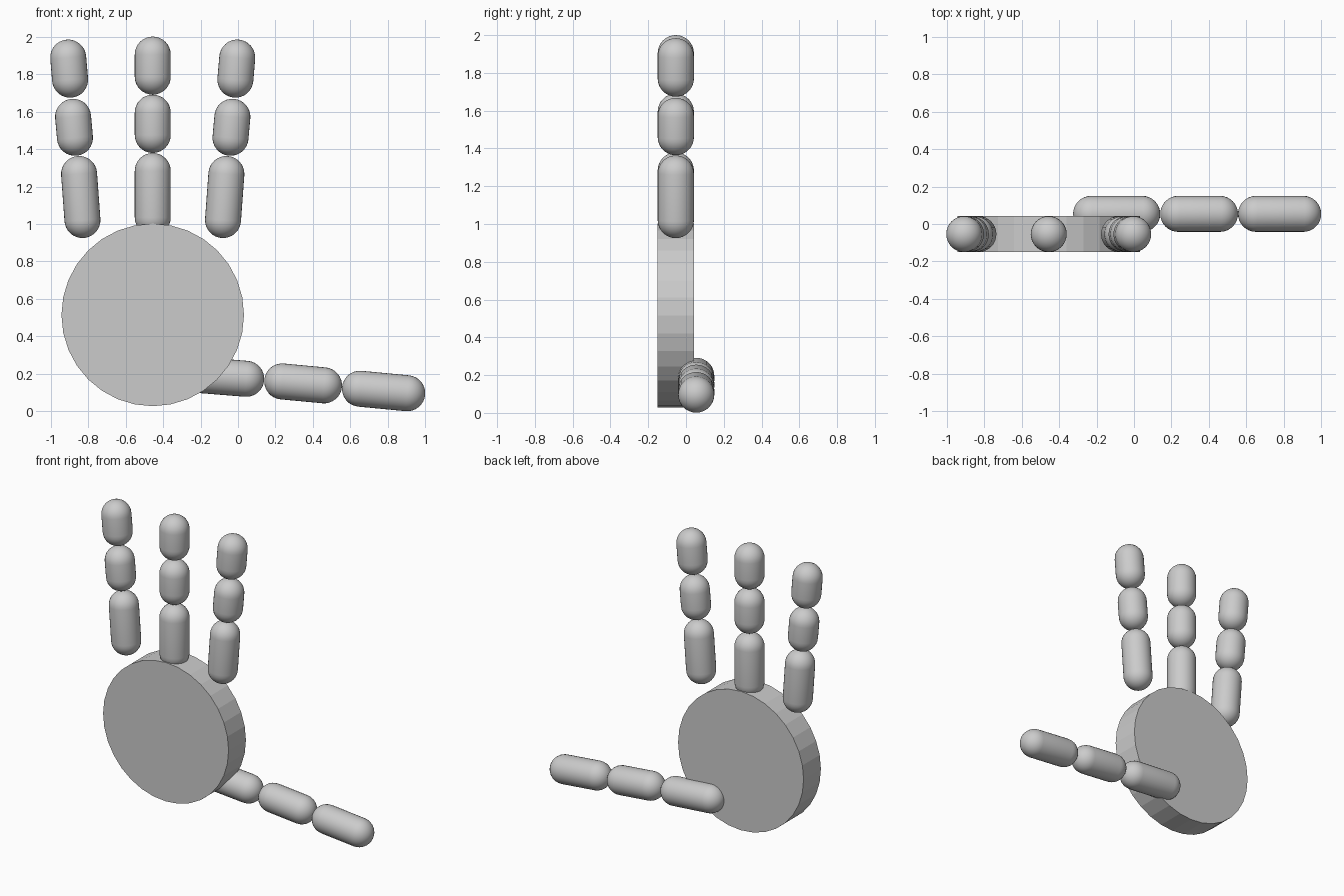
import bpy, bmesh
from math import pi, sin, cos
from mathutils import Vector, Matrix

if "Cube" in bpy.data.objects:
    bpy.data.objects.remove(bpy.data.objects["Cube"])

R = 0.096        # finger radius
PALM_X = -0.455  # finger mirror axis
FRONT_Y, BACK_Y = -0.054, 0.054


def capsule(name, a, b, steps=8):
    """Round-ended segment; a and b are the centres of its end spheres."""
    a, b = Vector(a), Vector(b)
    length = (b - a).length
    bm = bmesh.new()
    prof = [(R * sin(pi / 2 * i / steps), -R * cos(pi / 2 * i / steps))
            for i in range(steps + 1)]
    prof += [(x, length - z) for x, z in reversed(prof)]
    vs = [bm.verts.new((x, 0, z)) for x, z in prof]
    edges = [bm.edges.new(p) for p in zip(vs, vs[1:])]
    bmesh.ops.spin(bm, geom=vs + edges, cent=(0, 0, 0), axis=(0, 0, 1),
                   angle=2 * pi, steps=32)
    bmesh.ops.remove_doubles(bm, verts=bm.verts[:], dist=1e-4)
    bmesh.ops.recalc_face_normals(bm, faces=bm.faces[:])
    for f in bm.faces:
        f.smooth = True
    turn = (b - a).to_track_quat('Z', 'Y').to_matrix().to_4x4()
    bm.transform(Matrix.Translation(a) @ turn)
    me = bpy.data.meshes.new(name)
    bm.to_mesh(me)
    bm.free()
    ob = bpy.data.objects.new(name, me)
    bpy.context.collection.objects.link(ob)


# Palm: flat-shaded disc facing the front
bpy.ops.mesh.primitive_cylinder_add(vertices=32, radius=0.487, depth=0.192,
                                    location=(PALM_X, FRONT_Y, 0.515),
                                    rotation=(pi / 2, 0, 0))
bpy.context.object.name = "palm"

# Middle finger: straight up
for i, (z0, z1) in enumerate([(1.035, 1.283), (1.475, 1.594), (1.786, 1.904)], 1):
    capsule(f"middle_finger_{i}", (PALM_X, FRONT_Y, z0), (PALM_X, FRONT_Y, z1))

# Outer fingers: splayed outwards, mirrored about the palm centre
outer = [(0.375, 1.021, 0.393, 1.267), (0.415, 1.460, 0.425, 1.572),
         (0.441, 1.770, 0.451, 1.888)]
for side, label in ((-1, "left"), (1, "right")):
    for i, (x0, z0, x1, z1) in enumerate(outer, 1):
        capsule(f"{label}_finger_{i}", (PALM_X + side * x0, FRONT_Y, z0),
                (PALM_X + side * x1, FRONT_Y, z1))

# Thumb: behind the palm, reaching sideways
thumb = [(-0.229, 0.196, 0.044, 0.174), (0.236, 0.160, 0.459, 0.139),
         (0.651, 0.121, 0.903, 0.097)]
for i, (x0, z0, x1, z1) in enumerate(thumb, 1):
    capsule(f"thumb_{i}", (x0, BACK_Y, z0), (x1, BACK_Y, z1))
